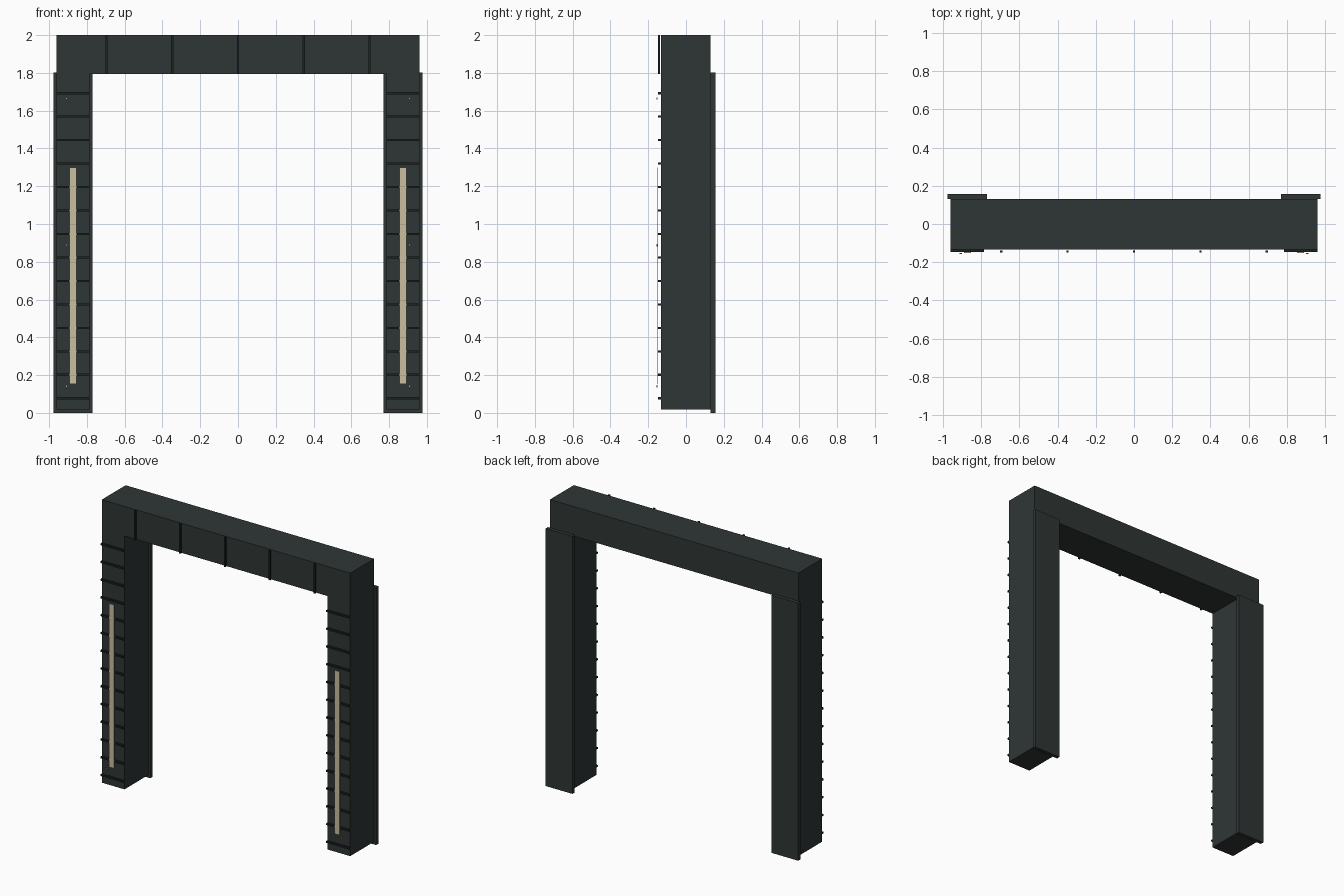
import bpy
import math

default = bpy.data.objects.get("Cube")
if default:
    bpy.data.objects.remove(default, do_unlink=True)


def material(name, rgb):
    m = bpy.data.materials.new(name)
    m.use_nodes = True
    colour = (*rgb, 1)
    m.diffuse_color = colour
    m.node_tree.nodes["Principled BSDF"].inputs["Base Color"].default_value = colour
    return m


frame_mat = material("dark slate", (0.028, 0.037, 0.036))
rib_mat = material("near black", (0.012, 0.016, 0.016))
light_mat = material("warm cream", (0.6, 0.52, 0.35))
stud_mat = material("pale grey", (0.4, 0.4, 0.36))


def box(name, x, y, z, mat):
    """Box spanning the given (min, max) ranges."""
    spans = (x, y, z)
    bpy.ops.mesh.primitive_cube_add(size=1, location=[(a + b) / 2 for a, b in spans])
    ob = bpy.context.object
    ob.name = name
    ob.scale = [abs(b - a) for a, b in spans]
    bpy.ops.object.transform_apply(location=False, rotation=False, scale=True)
    ob.data.materials.append(mat)
    return ob


FRONT, BACK = -0.133, 0.131

# Lintel with upright ribs standing just proud of its face
box("lintel", (-0.962, 0.962), (FRONT, BACK), (1.793, 2.0), frame_mat)
for i in range(-2, 3):
    x = i * 0.348
    box("lintel_rib", (x - 0.006, x + 0.006), (-0.149, -0.138), (1.793, 2.0), rib_mat)

for side, s in (("left", 1), ("right", -1)):
    # Post and its wider backing plate
    box(side + "_post", (s * 0.786, s * 0.962), (FRONT, BACK), (0.019, 1.793), frame_mat)
    box(side + "_back_plate", (s * 0.771, s * 0.978), (BACK, 0.156), (0, 1.803), frame_mat)

    # Horizontal ribs up the front of the post
    for i in range(14):
        z = 0.077 + i * 0.1243
        box(side + "_post_rib", (s * 0.786, s * 0.962), (-0.147, FRONT),
            (z - 0.006, z + 0.006), rib_mat)

    # Light strip in front of the ribs
    box(side + "_light_strip", (s * 0.855, s * 0.892), (-0.152, -0.147), (0.154, 1.299), light_mat)

    # Small studs beside the strip
    for z in (0.141, 0.888, 1.665):
        bpy.ops.mesh.primitive_cylinder_add(
            vertices=8, radius=0.006, depth=0.005,
            location=(s * 0.908, -0.154, z), rotation=(math.pi / 2, 0, 0))
        stud = bpy.context.object
        stud.name = side + "_stud"
        stud.data.materials.append(stud_mat)
